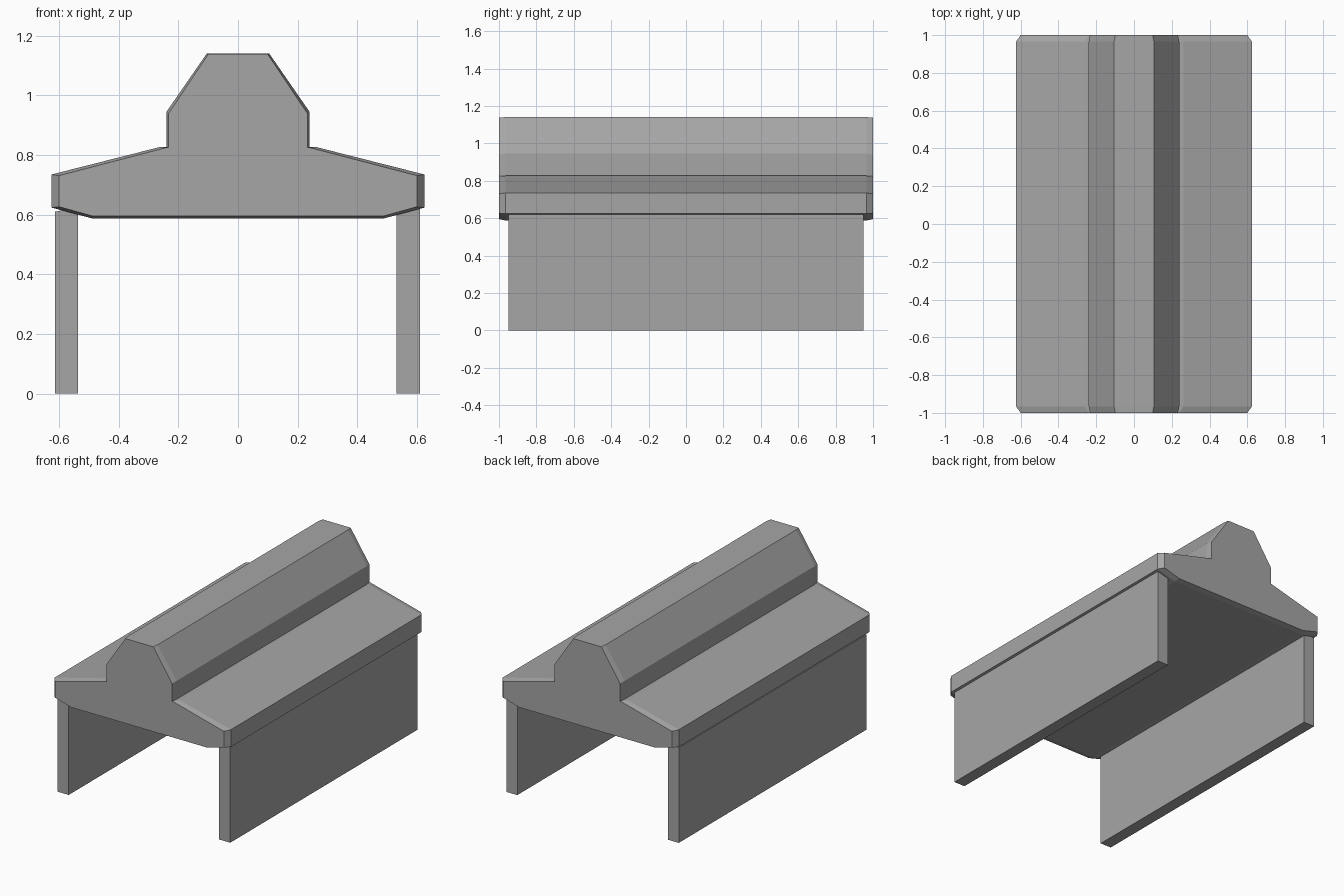
import bpy
import bmesh

cube = bpy.data.objects.get("Cube")
if cube:
    bpy.data.objects.remove(cube, do_unlink=True)

grey = bpy.data.materials.new("mid grey")
grey.use_nodes = True
colour = (0.38, 0.38, 0.38, 1)
grey.diffuse_color = colour
grey.node_tree.nodes["Principled BSDF"].inputs["Base Color"].default_value = colour


def finish(name, bm):
    bmesh.ops.recalc_face_normals(bm, faces=bm.faces)
    mesh = bpy.data.meshes.new(name)
    bm.to_mesh(mesh)
    bm.free()
    mesh.materials.append(grey)
    obj = bpy.data.objects.new(name, mesh)
    bpy.context.collection.objects.link(obj)
    return obj


def mirrored(half):
    return half + [(-x, z) for x, z in reversed(half)]


def loft(name, sections):
    """Join (y, outline) sections into a closed solid."""
    bm = bmesh.new()
    rings = [[bm.verts.new((x, y, z)) for x, z in outline] for y, outline in sections]
    for a, b in zip(rings, rings[1:]):
        for i in range(len(a)):
            j = (i + 1) % len(a)
            bm.faces.new((a[i], a[j], b[j], b[i]))
    bm.faces.new(rings[0])
    bm.faces.new(rings[-1])
    return finish(name, bm)


# Roof with raised ridge: full outline along the length, chamfered at both ends
full = mirrored([(0.49, 0.588), (0.625, 0.624), (0.625, 0.735), (0.262, 0.827),
                 (0.24, 0.827), (0.24, 0.945), (0.105, 1.14)])
end = mirrored([(0.485, 0.595), (0.6, 0.627), (0.6, 0.731), (0.24, 0.825),
                (0.233, 0.825), (0.233, 0.939), (0.099, 1.139)])
loft("roof", [(-1, end), (-0.965, full), (0.965, full), (1, end)])

# Side walls, tucked under the roof edges
for name, x0, x1 in (("left_wall", 0.532, 0.61), ("right_wall", -0.614, -0.536)):
    outline = [(x0, 0), (x1, 0), (x1, 0.625), (x0, 0.61)]
    loft(name, [(-0.95, outline), (0.95, outline)])
